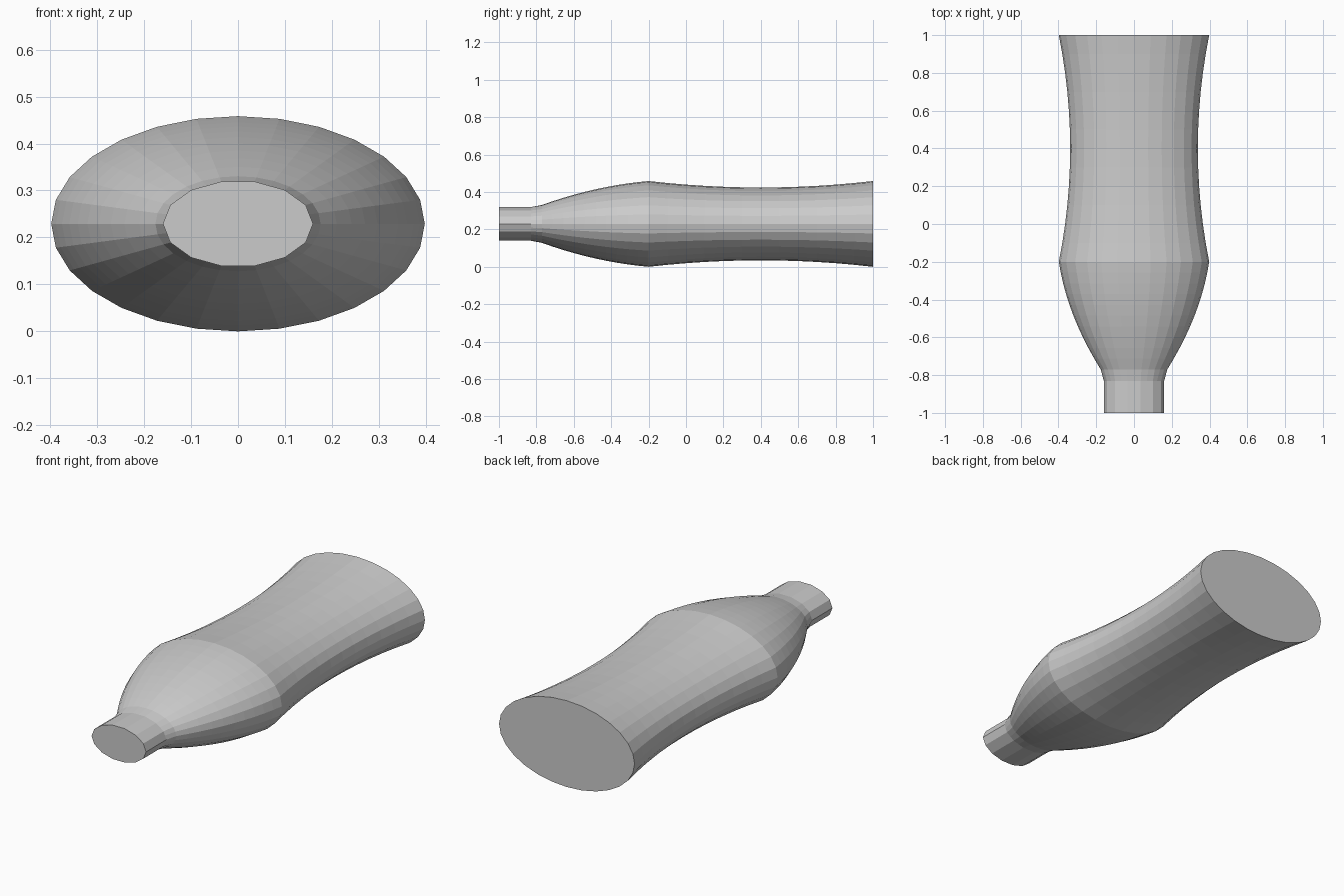
import bpy, bmesh, math

if "Cube" in bpy.data.objects:
    bpy.data.objects.remove(bpy.data.objects["Cube"])

SIDES = 28
FLAT = 0.576          # height / width ratio of the oval section
CENTRE_Z = 0.229

# Profile along y: (y, half width, is_neck)
profile = [(-1.0, 0.16, True), (-0.83, 0.16, True)]
# Shoulder swelling out from the neck
for i in range(10):
    s = 1 - i / 10
    profile.append((-0.2 - 0.57 * s, 0.398 - 0.087 * s - 0.135 * s * s, False))
# Pinched waist of the body
for i in range(13):
    u = -1 + i / 6
    profile.append((0.4 + 0.6 * u, 0.338 + 0.06 * u * u, False))

bm = bmesh.new()


def ring(y, r, neck):
    """Oval section; the neck flattens every second point to give 14 sides."""
    verts = []
    for k in range(SIDES):
        a = 2 * math.pi * k / SIDES
        q = r * math.cos(2 * math.pi / SIDES) if neck and k % 2 else r
        verts.append(bm.verts.new((q * math.cos(a), y, CENTRE_Z + FLAT * q * math.sin(a))))
    return verts


# Skin between the sections, then flat end caps
rings = [ring(*p) for p in profile]
for a, b in zip(rings, rings[1:]):
    for k in range(SIDES):
        n = (k + 1) % SIDES
        bm.faces.new((a[k], a[n], b[n], b[k]))
bm.faces.new(rings[0])
bm.faces.new(rings[-1])
bmesh.ops.recalc_face_normals(bm, faces=bm.faces)

mesh = bpy.data.meshes.new("bottle_body")
bm.to_mesh(mesh)
bm.free()
bottle = bpy.data.objects.new("bottle_body", mesh)
bpy.context.collection.objects.link(bottle)
